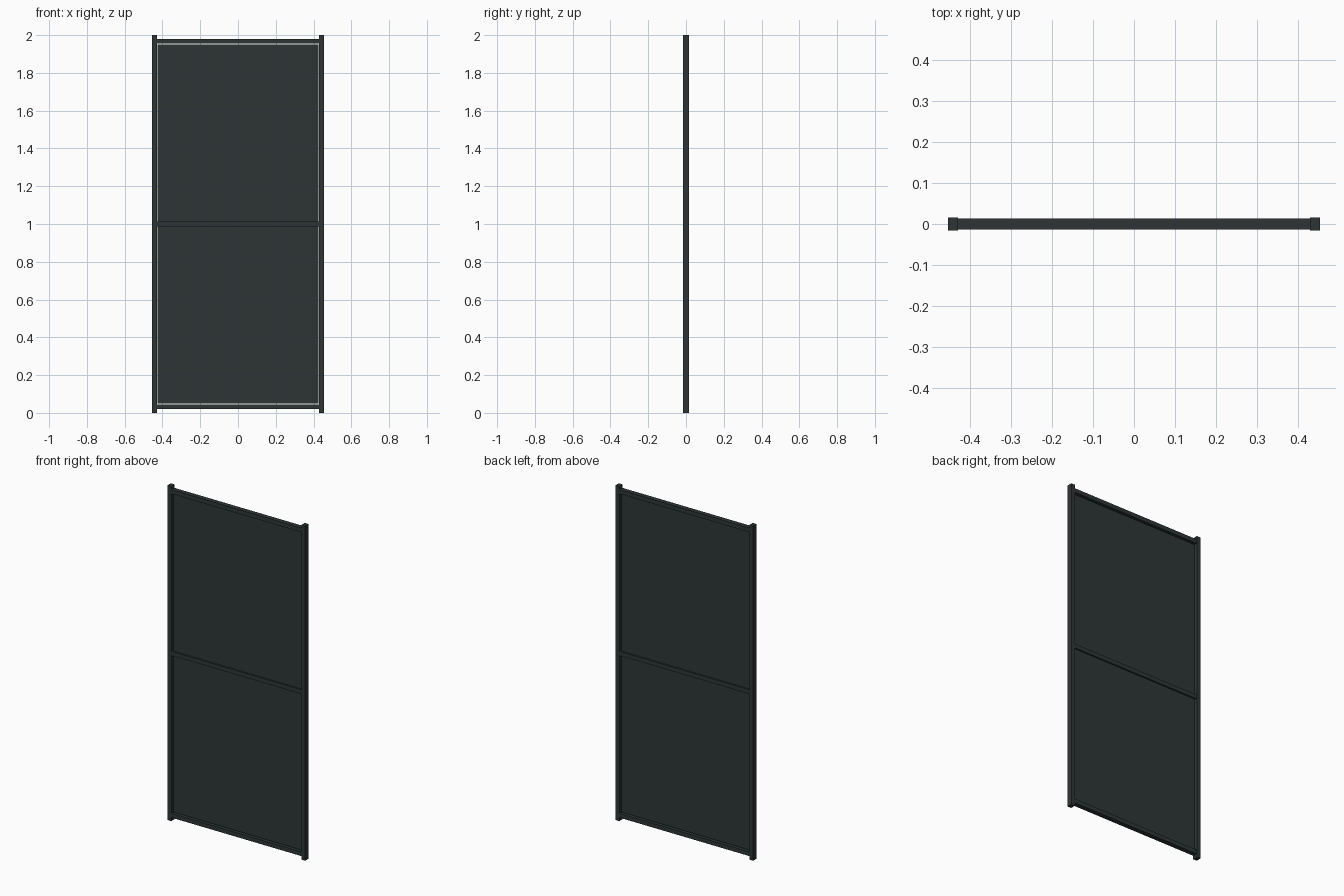
import bpy

cube = bpy.data.objects.get("Cube")
if cube:
    bpy.data.objects.remove(cube, do_unlink=True)

# One dark slate finish for everything
slate = bpy.data.materials.new("dark_slate")
slate.use_nodes = True
colour = (0.027, 0.036, 0.036, 1)
slate.diffuse_color = colour
for node in slate.node_tree.nodes:
    if node.type == 'BSDF_PRINCIPLED':
        node.inputs["Base Color"].default_value = colour


def box(name, centre, size):
    bpy.ops.mesh.primitive_cube_add(size=1, location=centre)
    obj = bpy.context.object
    obj.name = name
    obj.scale = size
    bpy.ops.object.transform_apply(location=False, rotation=False, scale=True)
    obj.data.materials.append(slate)
    return obj


POST = 0.025      # post width
HALF = 0.455      # outer half width
DEPTH = 0.032     # post depth
RAIL = 0.025      # rail height
GAP = 0.005       # slit between infill and frame
INNER = 2 * (HALF - POST)

# Side posts
for side, sign in (("left", 1), ("right", -1)):
    box(side + "_post", (sign * (HALF - POST / 2), 0, 1), (POST, DEPTH, 2))

# Top and bottom rails, slightly thinner than the posts
for name, z in (("bottom_rail", 0.0325), ("top_rail", 1.9675)):
    box(name, (0, 0, z), (INNER, 0.028, RAIL))

# Middle rail
box("middle_rail", (0, 0, 1), (INNER, 0.024, RAIL))

# Thin infill panels above and below the middle rail
low, high = 0.045 + GAP, 1 - RAIL / 2
for name, z in (("lower_panel", (low + high) / 2),
                ("upper_panel", 2 - (low + high) / 2)):
    box(name, (0, 0, z), (INNER - 2 * GAP, 0.005, high - low))
